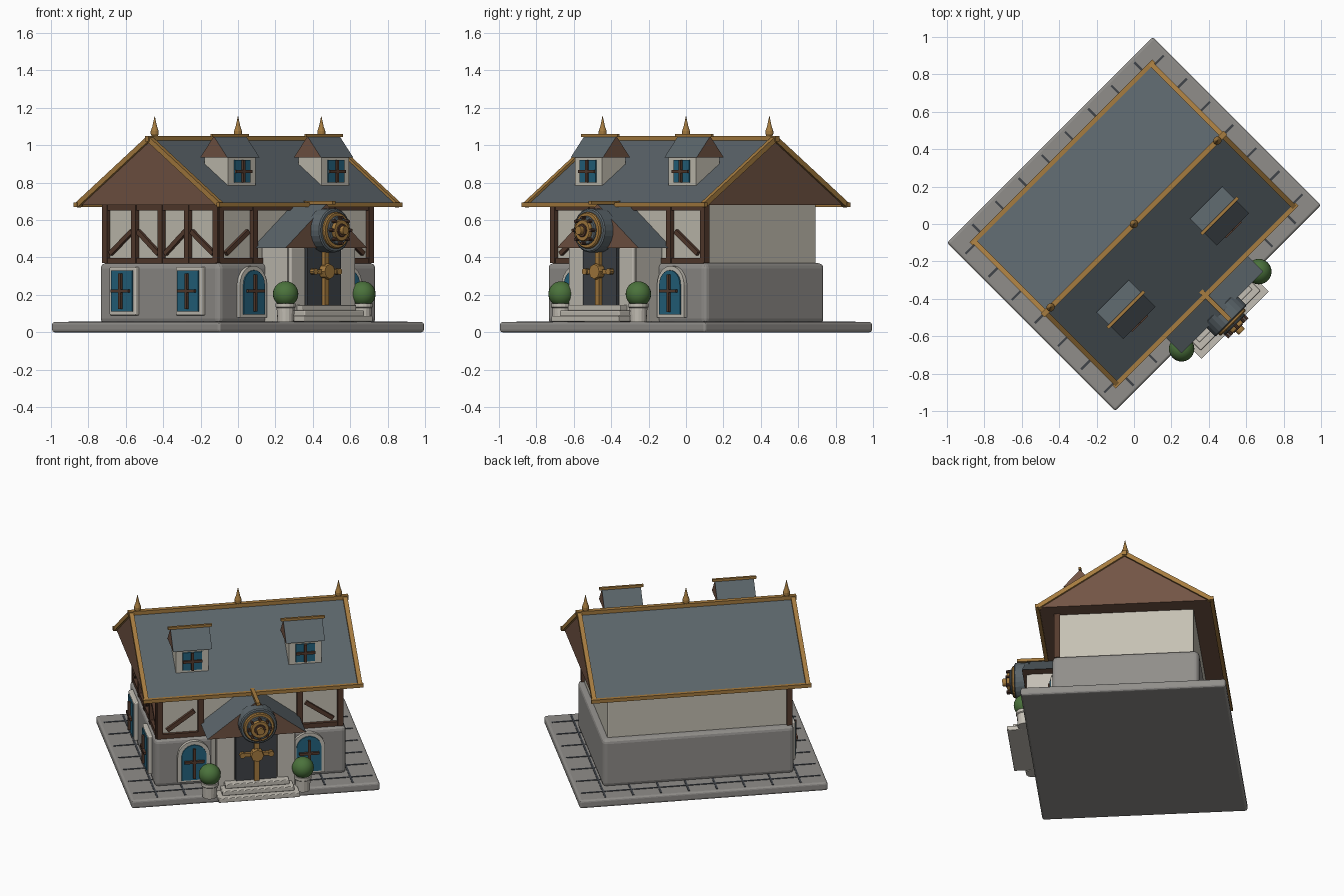
import bpy, bmesh, math
from mathutils import Matrix, Vector

if "Cube" in bpy.data.objects:
    bpy.data.objects.remove(bpy.data.objects["Cube"])

T, R = Matrix.Translation, Matrix.Rotation
I = Matrix.Identity(4)
TURN = R(math.radians(45), 4, 'Z')   # house stands diagonally; parts are built facing -y

COLOURS = {
    'slate': (.105, .13, .145), 'stone': (.28, .27, .255), 'plaster': (.56, .53, .45),
    'pale_stone': (.55, .52, .46), 'gold': (.38, .2, .05), 'timber': (.09, .043, .027),
    'gable_brown': (.17, .09, .058), 'glass_blue': (.018, .125, .21),
    'leaf_green': (.07, .17, .045), 'dark_grey': (.05, .056, .065)}
MATS = {}
for n, c in COLOURS.items():
    MATS[n] = bpy.data.materials.new(n)
    MATS[n].diffuse_color = (*c, 1)


def finish(name, bm, mats, M=I, bevel=0, smooth=False, rule=None):
    bmesh.ops.recalc_face_normals(bm, faces=bm.faces)
    if bevel:
        bmesh.ops.bevel(bm, geom=bm.edges[:], offset=bevel, segments=3, profile=.5, affect='EDGES')
    bm.normal_update()
    for f in bm.faces:
        f.smooth = smooth
        if rule:
            f.material_index = rule(f)
    me = bpy.data.meshes.new(name)
    bm.to_mesh(me)
    bm.free()
    me.transform(TURN @ M)
    for m in mats.split():
        me.materials.append(MATS[m])
    ob = bpy.data.objects.new(name, me)
    bpy.context.collection.objects.link(ob)
    return ob


def box(name, lo, hi, mat, M=I, bevel=0):
    bm = bmesh.new()
    bmesh.ops.create_cube(bm, size=1)
    lo, hi = Vector(lo), Vector(hi)
    for v in bm.verts:
        v.co = (lo + hi) / 2 + Vector(a * b for a, b in zip(v.co, hi - lo))
    return finish(name, bm, mat, M, bevel)


def bar(name, a, b, w, d, mat, M=I):
    """Rectangular beam between two points."""
    a, b = Vector(a), Vector(b)
    q = (b - a).to_track_quat('Z', 'Y').to_matrix().to_4x4()
    l = (b - a).length / 2
    return box(name, (-w / 2, -d / 2, -l), (w / 2, d / 2, l), mat, M @ T((a + b) / 2) @ q)


def prism(name, pts, y0, y1, mats, M=I, rule=None):
    """Outline in x,z pushed along y."""
    bm = bmesh.new()
    f = bm.faces.new([bm.verts.new((x, y0, z)) for x, z in pts])
    g = bmesh.ops.extrude_face_region(bm, geom=[f])['geom']
    for v in g:
        if isinstance(v, bmesh.types.BMVert):
            v.co.y = y1
    return finish(name, bm, mats, M, 0, False, rule)


def lathe(name, prof, mat, M=I, n=24, smooth=False):
    """Closed turned form from (radius, height) rings."""
    bm = bmesh.new()
    rings = [[bm.verts.new((r * math.cos(k * math.tau / n), r * math.sin(k * math.tau / n), z))
              for k in range(n)] for r, z in prof]
    for p, q in zip(rings, rings[1:]):
        for k in range(n):
            bm.faces.new((p[k], p[k - 1], q[k - 1], q[k]))
    bm.faces.new(rings[0])
    bm.faces.new(rings[-1])
    return finish(name, bm, mat, M, 0, smooth)


def gable_roof(name, half, z0, z1, y0, y1, M=I):
    return prism(name, [(-half, z0), (half, z0), (0, z1)], y0, y1, 'slate gable_brown', M,
                 lambda f: 0 if f.normal.z > .1 else 1)


def arch(w, z0, z1):
    s = z1 - w
    return [(-w, z0), (w, z0)] + [(w * math.cos(a * math.pi / 12), s + w * math.sin(a * math.pi / 12))
                                  for a in range(13)]


def muntins(name, w, z0, z1, zc, y, M):
    box(name + '_upright', (-.008, y - .012, z0), (.008, y + .01, z1), 'timber', M)
    box(name + '_crossbar', (-w, y - .012, zc - .008), (w, y + .01, zc + .008), 'timber', M)


# paved base with joints
box('paved_base', (-.778, -.636, 0), (.778, .636, .055), 'stone', bevel=.014)
for k in range(-4, 4):
    u = (k + .5) * .175
    box('paving_joint', (u - .006, -.61, .05), (u + .006, .61, .058), 'dark_grey')
for k in range(-3, 4):
    box('paving_joint', (-.75, k * .175 - .006, .05), (.75, k * .175 + .006, .058), 'dark_grey')

# storeys
U, V = .60, .455
box('lower_walls', (-U, -V, .045), (U, V, .37), 'stone', bevel=.028)
PU, PV = .566, .418
box('upper_walls', (-PU, -PV, .36), (PU, PV, .69), 'plaster', bevel=.008)

# half timbering on the front and left walls
FRONT = T((0, -PV, 0))
LEFT = T((-PU, 0, 0)) @ R(-math.pi / 2, 4, 'Z')
for M, half, posts in ((FRONT, PU, (-PU, -.31, .31, PU)), (LEFT, PV, (-PV, -.2, 0, .2, PV))):
    for z in (.383, .665):
        bar('wall_beam', (-half, -.006, z), (half, -.006, z), .03, .03, 'timber', M)
    for p in posts:
        bar('wall_post', (p, -.008, .37), (p, -.008, .68), .036, .036, 'timber', M)
for s in (-1, 1):
    bar('wall_brace', (s * .52, -.006, .42), (s * .35, -.006, .54), .026, .026, 'timber', FRONT)
    bar('wall_brace', (s * .39, -.006, .42), (s * .225, -.006, .54), .026, .026, 'timber', LEFT)
    bar('wall_brace', (s * .025, -.006, .42), (s * .18, -.006, .54), .026, .026, 'timber', LEFT)

# ground floor windows
for s in (-1, 1):
    M = T((-U, s * .25, 0)) @ R(-math.pi / 2, 4, 'Z')
    box('side_window_frame', (-.1, -.025, .09), (.1, .02, .35), 'pale_stone', M, .008)
    box('side_window_glass', (-.08, -.032, .11), (.08, 0, .33), 'glass_blue', M)
    muntins('side_window', .065, .125, .315, .22, -.036, M)
    M = T((s * .36, -V, 0))
    prism('arched_window_frame', arch(.102, .08, .355), -.022, .02, 'pale_stone', M)
    prism('arched_window_glass', arch(.078, .095, .332), -.03, 0, 'glass_blue', M)
    muntins('arched_window', .062, .11, .31, .22, -.034, M)

# main roof with gold trim
QUARTER = R(math.pi / 2, 4, 'Z')
EU, EV, EZ, RZ = .67, .54, .68, 1.035
gable_roof('main_roof', EV, EZ, RZ, -EU, EU, QUARTER)
bar('ridge_trim', (-.69, 0, RZ), (.69, 0, RZ), .03, .03, 'gold')
for s in (-1, 1):
    bar('eave_trim', (-.69, s * EV, EZ + .003), (.69, s * EV, EZ + .003), .024, .024, 'gold')
    for t in (-1, 1):
        bar('gable_trim', (s * EU, t * EV, EZ), (s * EU, 0, RZ), .028, .028, 'gold')
for u in (-.63, 0, .63):
    lathe('finial', [(.012, 1.04), (.022, 1.06), (.022, 1.075), (.013, 1.1), (.001, 1.155)],
          'gold', T((u, 0, 0)), 12)

# dormers
for s in (-1, 1):
    M = T((s * .354, 0, 0))
    box('dormer_box', (-.103, -.382, .775), (.103, -.205, .94), 'plaster', M)
    gable_roof('dormer_roof', .102, .935, 1.048, -.122, .122, M @ T((0, -.293, 0)) @ QUARTER)
    bar('dormer_ridge', (-.138, -.293, 1.052), (.138, -.293, 1.052), .016, .016, 'gold', M)
    W = M @ T((0, -.382, 0))
    box('dormer_glass', (-.06, -.008, .8), (.06, .01, .92), 'glass_blue', W)
    muntins('dormer_window', .06, .8, .92, .86, -.008, W)

# entrance porch
box('porch_body', (-.25, -.625, .055), (.25, -.43, .46), 'pale_stone')
for s in (-1, 1):
    box('door_jamb', (s * .19 - .055, -.645, .055), (s * .19 + .055, -.6, .455), 'pale_stone', bevel=.008)
gable_roof('porch_roof', .31, .45, .685, -.668, -.4)
bar('porch_ridge', (0, -.47, .692), (0, -.725, .692), .024, .02, 'gold')
box('front_door', (-.128, -.652, .14), (.128, -.6, .452), 'dark_grey')
box('door_bar', (-.016, -.672, .145), (.016, -.64, .445), 'gold')
box('door_crossbar', (-.09, -.672, .313), (.09, -.645, .337), 'gold')

FACE = R(math.pi / 2, 4, 'X')   # turned forms pointing to the front


def disc(name, r, y0, y1, z, mat, n=24):
    lathe(name, [(r * .94, -y0), (r, -y0 + .006), (r, -y1 - .006), (r * .94, -y1)], mat,
          T((0, 0, z)) @ FACE, n)


disc('door_knob', .042, -.65, -.695, .325, 'gold', 8)
for s in (-1, 1):
    lathe('crossbar_end', [(.018, .645), (.018, .68)], 'gold', T((s * .09, 0, .325)) @ FACE, 10)

# rosette above the door
ROSETTE = .545
for name, r, y0, y1, mat in (('rosette_back', .118, -.64, -.735, 'slate'),
                             ('rosette_gold_ring', .098, -.73, -.752, 'gold'),
                             ('rosette_inner', .078, -.75, -.765, 'slate'),
                             ('rosette_gold_disc', .058, -.76, -.785, 'gold'),
                             ('rosette_dark_disc', .036, -.78, -.792, 'timber'),
                             ('rosette_hub', .024, -.79, -.815, 'gold')):
    disc(name, r, y0, y1, ROSETTE, mat)
for k in range(8):
    a = k * math.tau / 8
    lathe('rosette_stud', [(.009, .75), (.009, .79)], 'timber',
          T((.068 * math.cos(a), 0, ROSETTE + .068 * math.sin(a))) @ FACE, 8)

# steps
for k, (w, y) in enumerate(((.255, -.765), (.225, -.73), (.2, -.695))):
    z = .057 + k * .03
    box('step', (-w, y, z), (w, -.61, z + .03), 'pale_stone', bevel=.005)

# round bushes in pots
for s in (-1, 1):
    M = T((s * .292, -.652, 0))
    lathe('bush_pot', [(.044, .055), (.048, .13), (.054, .135), (.054, .155)], 'pale_stone', M, 16)
    bm = bmesh.new()
    bmesh.ops.create_uvsphere(bm, u_segments=24, v_segments=14, radius=.068)
    finish('round_bush', bm, 'leaf_green', M @ T((0, 0, .205)), smooth=True)

for m in bpy.data.materials:
    if m.users and not m.is_grease_pencil:
        m.use_nodes = True
        m.node_tree.nodes["Principled BSDF"].inputs["Base Color"].default_value = m.diffuse_color
